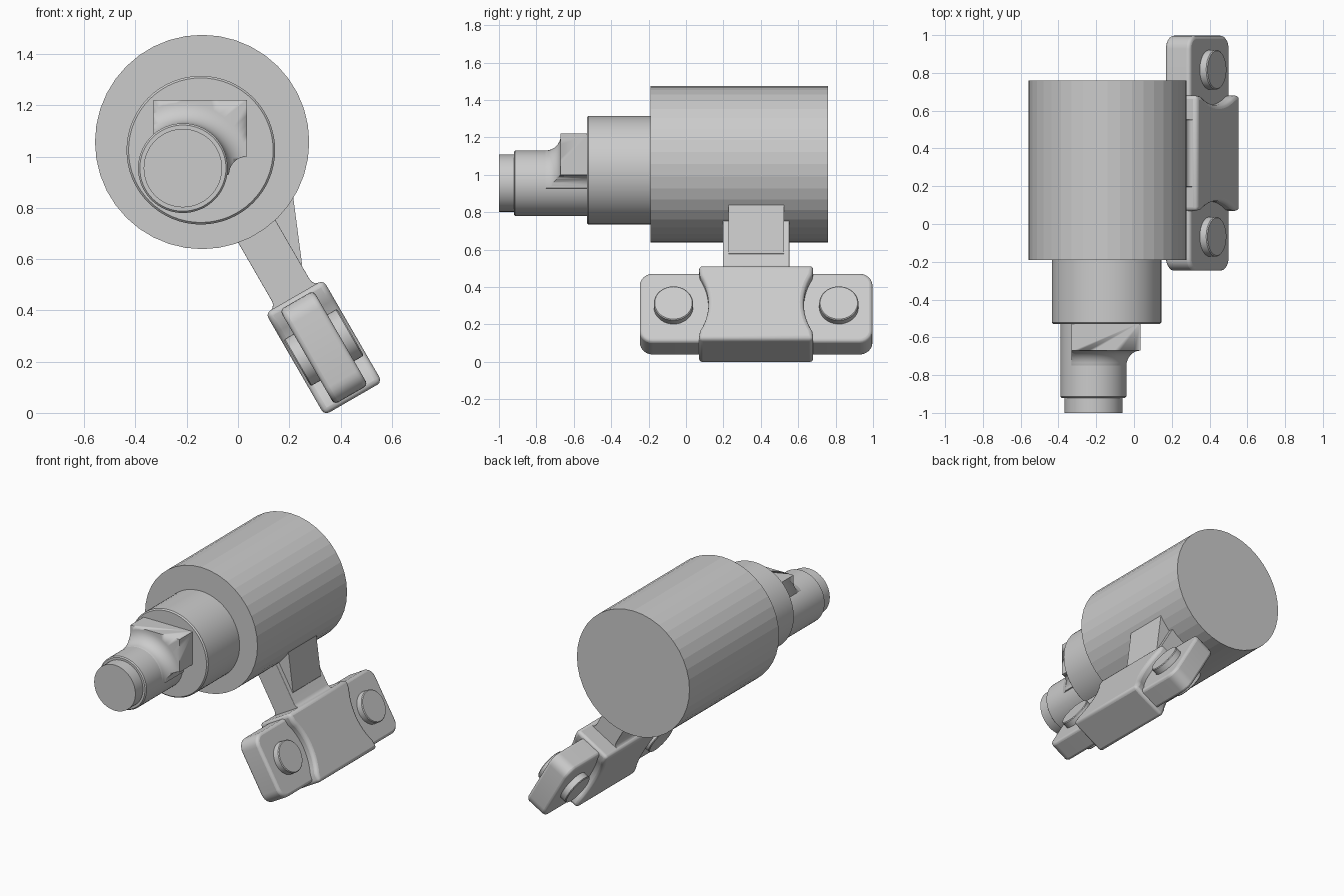
import bpy, bmesh, math
from mathutils import Vector

if "Cube" in bpy.data.objects:
    bpy.data.objects.remove(bpy.data.objects["Cube"])

Y = Vector((0, 1, 0))
X = Vector((1, 0, 0))
Z = Vector((0, 0, 1))
# Tilted frame of the clamp: U runs down the arm, N is the plate normal
U = Vector((0.5, 0, -0.866))
N = Vector((0.866, 0, 0.5))
CLAMP = Vector((0.335, 0.375, 0.255))
ORIGIN = Vector((0, 0, 0))


def finish(name, bm, bevel=0, segs=3, smooth=True):
    bmesh.ops.recalc_face_normals(bm, faces=bm.faces)
    me = bpy.data.meshes.new(name)
    bm.to_mesh(me)
    bm.free()
    ob = bpy.data.objects.new(name, me)
    bpy.context.collection.objects.link(ob)
    if bevel:
        m = ob.modifiers.new("bevel", 'BEVEL')
        m.width, m.segments = bevel, segs
        m.limit_method, m.angle_limit = 'ANGLE', math.radians(40)
    if smooth:
        bpy.ops.object.select_all(action='DESELECT')
        ob.select_set(True)
        bpy.context.view_layer.objects.active = ob
        bpy.ops.object.shade_smooth_by_angle(angle=math.radians(30))
    return ob


def loft(name, rings, **kw):
    bm = bmesh.new()
    vr = [[bm.verts.new(p) for p in r] for r in rings]
    n = len(vr[0])
    for a, b in zip(vr, vr[1:]):
        for i in range(n):
            j = (i + 1) % n
            bm.faces.new((a[i], a[j], b[j], b[i]))
    bm.faces.new(vr[0])
    bm.faces.new(vr[-1])
    return finish(name, bm, **kw)


def prism(name, pts, origin, a, b, d, d0, d1, **kw):
    return loft(name, [[origin + a * p + b * q + d * t for p, q in pts]
                       for t in (d0, d1)], **kw)


def lathe(name, prof, center, a=X, b=Z, d=Y, n=64, **kw):
    angs = [2 * math.pi * i / n for i in range(n)]
    return loft(name, [[center + (a * math.cos(t) + b * math.sin(t)) * r + d * h
                        for t in angs] for r, h in prof], **kw)


def arc(cx, cy, r, a0, a1, n=8):
    return [(cx + r * math.cos(math.radians(a0 + (a1 - a0) * i / n)),
             cy + r * math.sin(math.radians(a0 + (a1 - a0) * i / n)))
            for i in range(n + 1)]


# Main housing and stepped collar
lathe("housing", [(0.418, -0.19), (0.418, 0.76)], Vector((-0.14, 0, 1.057)),
      n=40, smooth=False)
lathe("collar", [(0.282, -0.53), (0.29, -0.522), (0.29, -0.15)],
      Vector((-0.145, 0, 1.025)))

# Front shaft with reduced tip
shaft_c = Vector((-0.215, 0, 0.955))
lathe("shaft", [(0.153, -1.0), (0.153, -0.92), (0.168, -0.92),
                (0.175, -0.913), (0.175, -0.5)], shaft_c)

# Side lug on the shaft: block profile trimmed by a filleted flange
lug = prism("shaft_lug",
            [(-0.33, 0.955), (-0.33, 1.22), (0.035, 1.22)]
            + arc(0.035, 0.93, 0.07, 90, 180) + [(-0.15, 0.90)],
            ORIGIN, X, Z, Y, -0.78, -0.52)
flange = lathe("lug_fillet_cutter",
               [(0.17, -0.76)] + arc(0.255, -0.75, 0.08, 180, 90)
               + [(0.6, -0.67), (0.6, -0.5)], shaft_c)
flange.hide_render = True
trim = lug.modifiers.new("trim", 'BOOLEAN')
trim.operation, trim.object, trim.solver = 'INTERSECT', flange, 'EXACT'

# Support arm flaring into the clamp, plus its gusset
half = [(0.115, -0.2), (0.115, -0.225)] + arc(0.115, -0.258, 0.03, 90, 180, 4) \
       + [(0.085, -0.66)]
prism("support_arm", half + [(-n, u) for n, u in reversed(half)],
      CLAMP, N, U, Y, -0.178, 0.178, bevel=0.015)
prism("arm_gusset", [(0.215, 0.845), (0.25, 0.58), (0.2, 0.5), (0.0, 0.75),
                     (0.0, 0.95)], CLAMP, X, Z, Y, -0.148, 0.148, smooth=False) \
    .location = (-CLAMP.x, 0, -CLAMP.z)

# Clamp ears: long rounded plate
w, h, r = 0.622, 0.213, 0.07
ears = []
for sx, sy, a in ((1, 1, 0), (-1, 1, 90), (-1, -1, 180), (1, -1, 270)):
    ears += arc(sx * (w - r), sy * (h - r), r, a, a + 90, 6)
prism("clamp_ears", ears, CLAMP, Y, U, N, -0.076, 0.076, bevel=0.018)

# Clamp body with scooped ends
side = [(0.308, -0.23)] + arc(0.595, 0, 0.34, 210, 150, 12) + [(0.308, 0.23)]
prism("clamp_body", side + [(-y, u) for y, u in reversed(side)],
      CLAMP, Y, U, N, -0.13, 0.13, bevel=0.022)

# Bolts through both ears
for s, tag in ((-1, "front"), (1, "back")):
    lathe(tag + "_bolt", [(0.1, -0.12), (0.105, -0.115), (0.105, 0.115),
                          (0.1, 0.12)], CLAMP + Y * 0.442 * s, Y, U, N, n=40)
